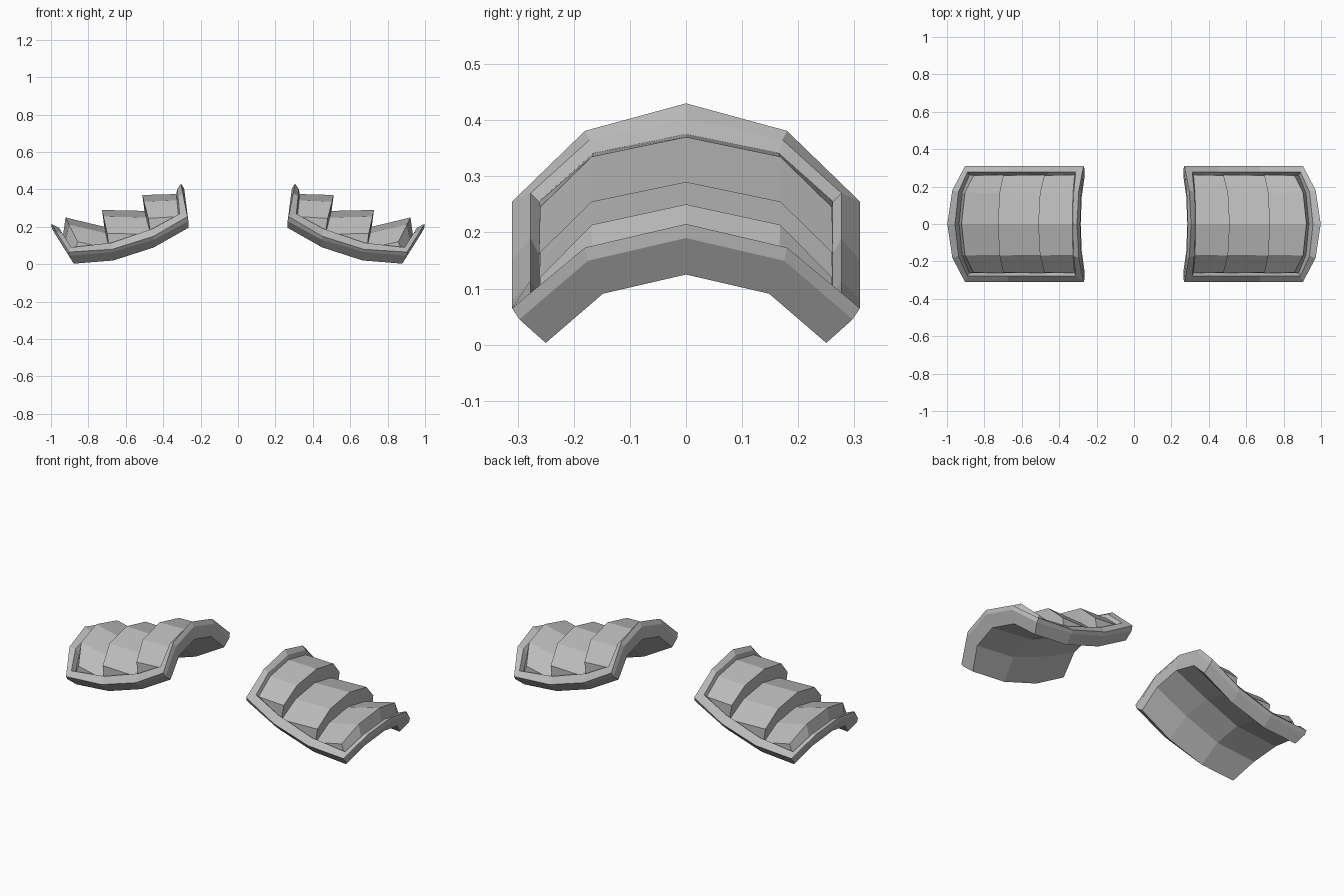
import bpy, bmesh

if "Cube" in bpy.data.objects:
    bpy.data.objects.remove(bpy.data.objects["Cube"])

grey = bpy.data.materials.new("steel_grey")
grey.diffuse_color = (0.5, 0.5, 0.5, 1)
grey.use_nodes = True
grey.node_tree.nodes["Principled BSDF"].inputs["Base Color"].default_value = grey.diffuse_color


def arch(ys, station, bend=0.28):
    """Five-point arch: station is (crown x, crown z, drop, lean of x per drop)."""
    x, z, drop, lean = station
    pts = []
    for side, k in ((-1, 2), (-1, 1), (1, 0), (1, 1), (1, 2)):
        d = drop * (0, bend, 1)[k]
        pts.append((x - lean * d, side * ys[k], z - d))
    return pts


def layer(ys, stations):
    return [arch(ys, s) for s in stations]


# Stations run from the neck end to the arm end
under = layer((0, .148, .25), [(.285, .33, .135, .15), (.49, .235, .145, .28),
                               (.695, .15, .13, .22), (.955, .125, .122, .63)])
edge = layer((0, .175, .297), [(.288, .405, .175, .13), (.485, .29, .16, .22),
                               (.70, .21, .145, .2), (.995, .19, .145, .63)])
rim = layer((0, .18, .31), [(.305, .43, .175, .2), (.485, .31, .16, .22),
                            (.70, .225, .145, .2), (.998, .215, .15, .63)])
lip = layer((0, .172, .277), [(.325, .402, .132, .1), (.485, .32, .13, .22),
                              (.70, .24, .125, .2), (.957, .195, .105, .63)])
bed = layer((0, .165, .262), [(.33, .375, .12, .1), (.50, .285, .125, .26),
                              (.715, .20, .115, .22), (.935, .16, .10, .55)])
# Raised far edges of the three overlapping plates
raised = layer((0, .168, .26), [(.512, .37, .125, .26), (.727, .29, .125, .22),
                                (.922, .25, .13, .5)])


def make(name, build):
    bm = bmesh.new()
    build(bm)
    bmesh.ops.remove_doubles(bm, verts=bm.verts, dist=1e-5)
    bmesh.ops.recalc_face_normals(bm, faces=bm.faces)
    mesh = bpy.data.meshes.new(name)
    bm.to_mesh(mesh)
    bm.free()
    mesh.materials.append(grey)
    ob = bpy.data.objects.new(name, mesh)
    bpy.context.collection.objects.link(ob)
    mod = ob.modifiers.new("other_shoulder", 'MIRROR')
    mod.use_axis[0] = True
    mod.use_mirror_merge = False


def strip(bm, a, b, closed=False):
    va, vb = [bm.verts.new(p) for p in a], [bm.verts.new(p) for p in b]
    n = len(a)
    for i in range(n if closed else n - 1):
        j = (i + 1) % n
        bm.faces.new((va[i], va[j], vb[j], vb[i]))


def perimeter(g):
    return g[0] + [g[1][4], g[2][4]] + g[3][::-1] + [g[2][0], g[1][0]]


def shell(bm):
    for grid in (under, bed):
        for a, b in zip(grid, grid[1:]):
            strip(bm, a, b)
    rings = [perimeter(g) for g in (under, edge, rim, lip, bed)]
    for a, b in zip(rings, rings[1:]):
        strip(bm, a, b, True)


def plate(i):
    def build(bm):
        start, top, end = bed[i], raised[i], bed[i + 1]
        strip(bm, start, top)
        strip(bm, top, end)
        strip(bm, end, start)
        for k in (0, 4):
            bm.faces.new([bm.verts.new(r[k]) for r in (start, top, end)])
    return build


# Shoulder shell with its raised rim, then the stepped plates
make("shoulder_shell", shell)
for i, name in enumerate(("upper_plate", "middle_plate", "lower_plate")):
    make(name, plate(i))
